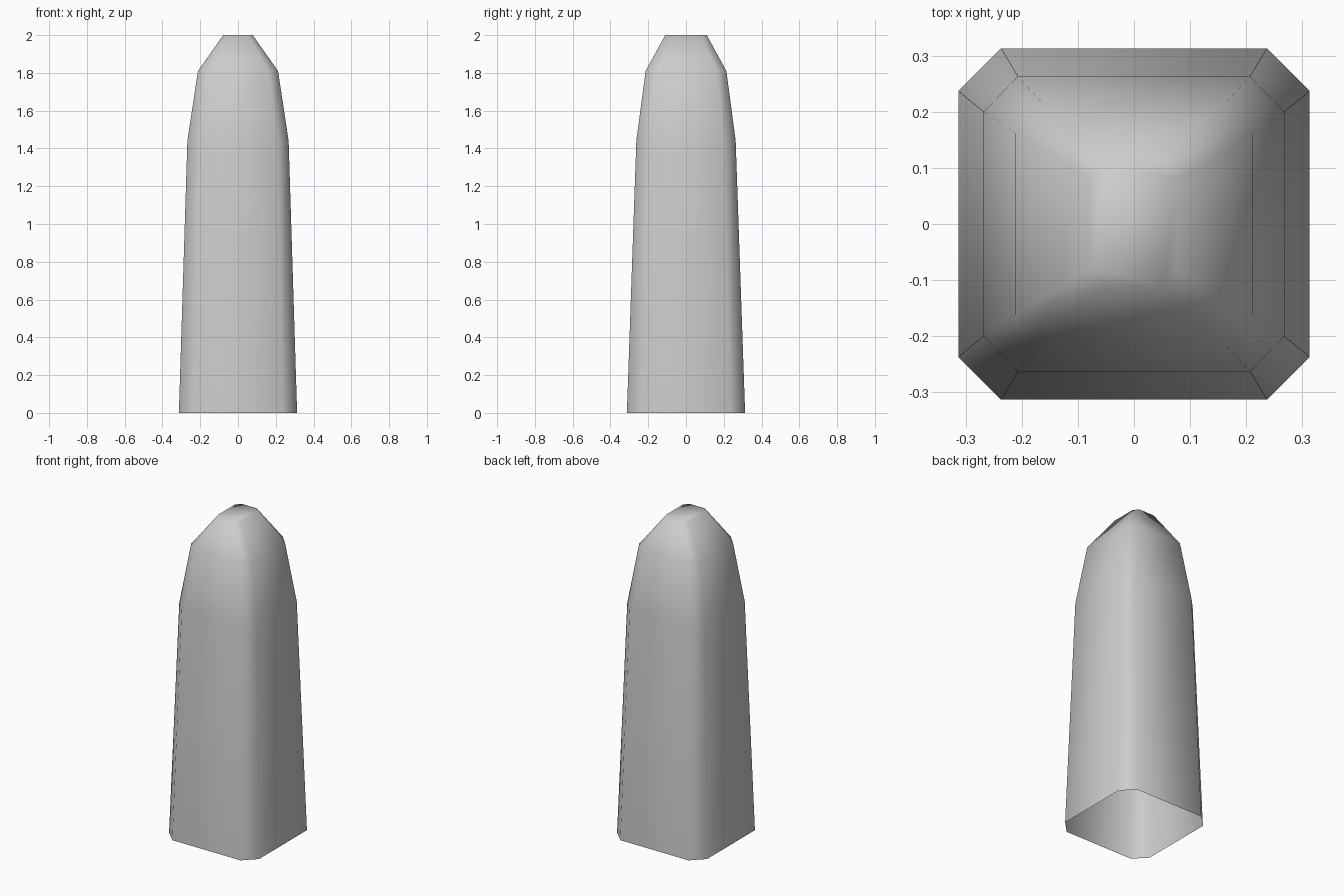
import bpy, bmesh

if "Cube" in bpy.data.objects:
    bpy.data.objects.remove(bpy.data.objects["Cube"])

# Pale stone colour
stone = bpy.data.materials.new("pale_grey")
stone.diffuse_color = (0.6, 0.6, 0.6, 1)
stone.use_nodes = True
stone.node_tree.nodes["Principled BSDF"].inputs["Base Color"].default_value = stone.diffuse_color

# Chamfered-square sections: height, half width x, half depth y, chamfer x, chamfer y
sections = [
    (0.00, 0.313, 0.313, 0.076, 0.076),
    (1.44, 0.268, 0.263, 0.061, 0.063),
    (1.81, 0.212, 0.214, 0.050, 0.052),
    (2.00, 0.078, 0.110, 0.024, 0.030),
]

bm = bmesh.new()
rings = []
for z, x, y, cx, cy in sections:
    pts = [(x, -y + cy), (x, y - cy), (x - cx, y), (-x + cx, y),
           (-x, y - cy), (-x, -y + cy), (-x + cx, -y), (x - cx, -y)]
    rings.append([bm.verts.new((px, py, z)) for px, py in pts])

# Side walls, flat tip, open base
for low, high in zip(rings, rings[1:]):
    for i in range(8):
        j = (i + 1) % 8
        bm.faces.new((low[i], low[j], high[j], high[i]))
bm.faces.new(rings[-1])
for f in bm.faces:
    f.smooth = True

mesh = bpy.data.meshes.new("pillar")
bm.to_mesh(mesh)
bm.free()
mesh.materials.append(stone)
pillar = bpy.data.objects.new("pillar", mesh)
bpy.context.collection.objects.link(pillar)
